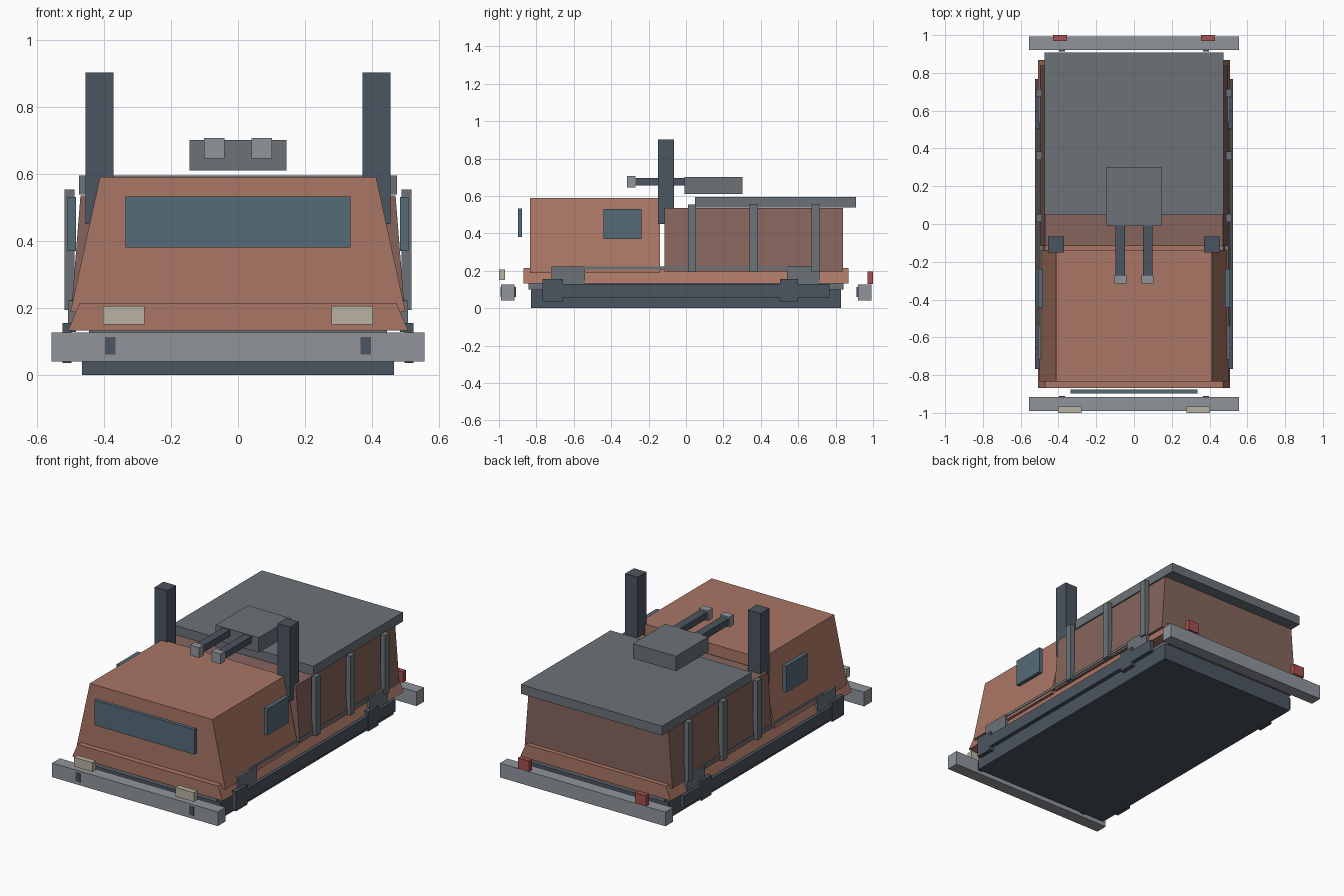
import bpy

if "Cube" in bpy.data.objects:
    bpy.data.objects.remove(bpy.data.objects["Cube"])


def mat(name, r, g, b):
    m = bpy.data.materials.new(name)
    m.diffuse_color = (r, g, b, 1)
    m.use_nodes = True
    m.node_tree.nodes["Principled BSDF"].inputs["Base Color"].default_value = m.diffuse_color
    return m


RUST = mat("rust_paint", 0.40, 0.18, 0.13)
BROWN = mat("dark_rust_paint", 0.24, 0.13, 0.11)
DARK = mat("dark_steel", 0.07, 0.09, 0.115)
STEEL = mat("steel", 0.15, 0.17, 0.19)
LIGHT = mat("light_steel", 0.28, 0.30, 0.33)
GLASS = mat("glass", 0.09, 0.15, 0.19)
LAMP = mat("lamp", 0.48, 0.45, 0.36)
RED = mat("red_lamp", 0.38, 0.08, 0.08)


def prism(name, material, y, z, bottom, top):
    """Symmetric trapezoid section (half widths bottom, top) run along y."""
    section = [(-bottom, z[0]), (bottom, z[0]), (top, z[1]), (-top, z[1])]
    verts = [(px, py, pz) for py in y for px, pz in section]
    faces = [(0, 1, 2, 3), (7, 6, 5, 4)]
    faces += [(i, i + 4, (i + 1) % 4 + 4, (i + 1) % 4) for i in range(4)]
    mesh = bpy.data.meshes.new(name)
    mesh.from_pydata(verts, [], faces)
    mesh.materials.append(material)
    ob = bpy.data.objects.new(name, mesh)
    bpy.context.collection.objects.link(ob)
    return ob


def box(name, material, x, y, z):
    """Box between the given limits."""
    half = (x[1] - x[0]) / 2
    ob = prism(name, material, y, z, half, half)
    ob.location.x = (x[0] + x[1]) / 2
    return ob


def pair(name, material, x, y, z):
    """Box on the right side and its mirror on the left."""
    box(name + "_right", material, x, y, z)
    box(name + "_left", material, (-x[1], -x[0]), y, z)


# Chassis
prism("chassis_base", DARK, (-0.83, 0.83), (0, 0.10), 0.465, 0.465)
prism("chassis_deck", STEEL, (-0.842, 0.842), (0.10, 0.133), 0.445, 0.445)

# Body
prism("body_skirt", RUST, (-0.868, 0.868), (0.133, 0.215), 0.507, 0.472)
prism("cab", RUST, (-0.835, -0.138), (0.188, 0.59), 0.50, 0.412)
prism("rear_box", BROWN, (-0.116, 0.84), (0.195, 0.535), 0.497, 0.47)
prism("rear_roof", STEEL, (0.047, 0.908), (0.538, 0.594), 0.475, 0.475)

# Windows
box("windshield", GLASS, (-0.336, 0.336), (-0.898, -0.876), (0.38, 0.532))
pair("side_window", GLASS, (0.483, 0.508), (-0.442, -0.238), (0.37, 0.53))

# Exhaust stacks
pair("exhaust_stack", DARK, (0.371, 0.455), (-0.15, -0.065), (0.45, 0.902))

# Roof turret with twin barrels
box("turret", STEEL, (-0.145, 0.145), (-0.008, 0.303), (0.61, 0.70))
pair("barrel", DARK, (0.048, 0.098), (-0.27, -0.008), (0.657, 0.697))
pair("muzzle", LIGHT, (0.041, 0.102), (-0.315, -0.27), (0.645, 0.707))

# Side posts and rail
for i, y in enumerate((0.032, 0.362, 0.694)):
    pair(f"side_post_{i + 1}", STEEL, (0.488, 0.518), (y - 0.022, y + 0.022), (0.193, 0.553))
pair("side_rail", STEEL, (0.48, 0.50), (-0.605, 0.605), (0.208, 0.224))

# Track guards
pair("side_sill", DARK, (0.497, 0.523), (-0.768, 0.768), (0.058, 0.13))
for end, y in (("front", (-0.768, -0.658)), ("rear", (0.503, 0.60))):
    pair(f"{end}_sill_block", DARK, (0.497, 0.524), y, (0.036, 0.155))
for end, y in (("front", (-0.718, -0.54)), ("rear", (0.54, 0.715))):
    pair(f"{end}_fender", STEEL, (0.483, 0.507), y, (0.128, 0.222))

# Bumpers and their brackets
box("front_bumper", LIGHT, (-0.557, 0.557), (-0.99, -0.916), (0.04, 0.126))
box("rear_bumper", LIGHT, (-0.557, 0.557), (0.92, 0.993), (0.04, 0.126))
pair("front_bracket", DARK, (0.366, 0.397), (-0.993, -0.91), (0.06, 0.113))
pair("rear_bracket", DARK, (0.366, 0.397), (0.912, 0.985), (0.06, 0.113))

# Lamps
pair("headlight", LAMP, (0.279, 0.403), (-1.0, -0.967), (0.15, 0.206))
pair("tail_light", RED, (0.356, 0.43), (0.97, 1.0), (0.13, 0.195))
